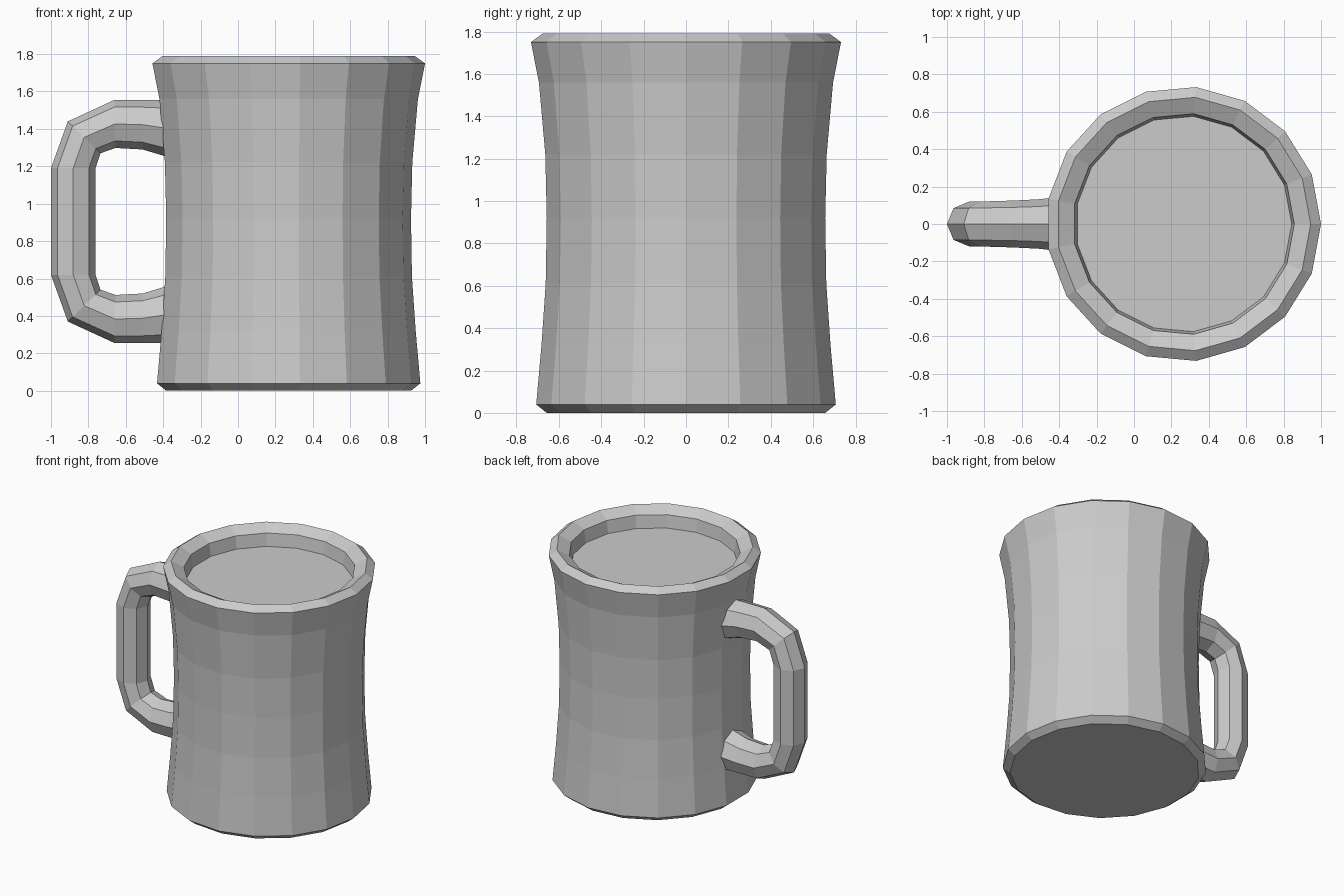
import bpy, bmesh
from math import sin, cos, tau
from mathutils import Vector

if "Cube" in bpy.data.objects:
    bpy.data.objects.remove(bpy.data.objects["Cube"])


def loft(name, rings):
    """Skin a list of closed rings and cap both ends."""
    bm = bmesh.new()
    loops = [[bm.verts.new(p) for p in ring] for ring in rings]
    n = len(loops[0])
    for a, b in zip(loops, loops[1:]):
        for i in range(n):
            j = (i + 1) % n
            bm.faces.new((a[i], a[j], b[j], b[i]))
    bm.faces.new(loops[0])
    bm.faces.new(loops[-1])
    bmesh.ops.recalc_face_normals(bm, faces=bm.faces)
    mesh = bpy.data.meshes.new(name)
    bm.to_mesh(mesh)
    bm.free()
    obj = bpy.data.objects.new(name, mesh)
    bpy.context.collection.objects.link(obj)
    return obj


# Mug body: 17-sided waisted profile, bevelled base and rim, filled top
SIDES, CX = 17, 0.265
profile = [(0.66, 0), (0.71, 0.04), (0.685, 0.32), (0.665, 0.61),
           (0.66, 0.92), (0.667, 1.22), (0.697, 1.56), (0.735, 1.75),
           (0.68, 1.79), (0.592, 1.745), (0.578, 1.65)]
loft("mug_body", [[(CX + r * cos(tau * i / SIDES), r * sin(tau * i / SIDES), z)
                   for i in range(SIDES)] for r, z in profile])

# Handle: octagonal section; each station is outer point, inner point, half width
MID = 0.905
upper = [((-0.36, 1.555), (-0.36, 1.245), 0.15),
         ((-0.51, 1.555), (-0.51, 1.29), 0.132),
         ((-0.66, 1.555), (-0.655, 1.298), 0.125),
         ((-0.91, 1.44), (-0.735, 1.27), 0.12),
         ((-1.0, 1.19), (-0.762, 1.19), 0.12)]
lower = [((ox, 2 * MID - oz), (ix, 2 * MID - iz), w)
         for (ox, oz), (ix, iz), w in reversed(upper)]
rings = []
for (ox, oz), (ix, iz), w in upper + lower:
    outer, inner = Vector((ox, 0, oz)), Vector((ix, 0, iz))
    centre, half = (outer + inner) / 2, (outer - inner) / 2
    rings.append([centre + half * cos(tau * k / 8) + Vector((0, w * sin(tau * k / 8), 0))
                  for k in range(8)])
loft("handle", rings)
